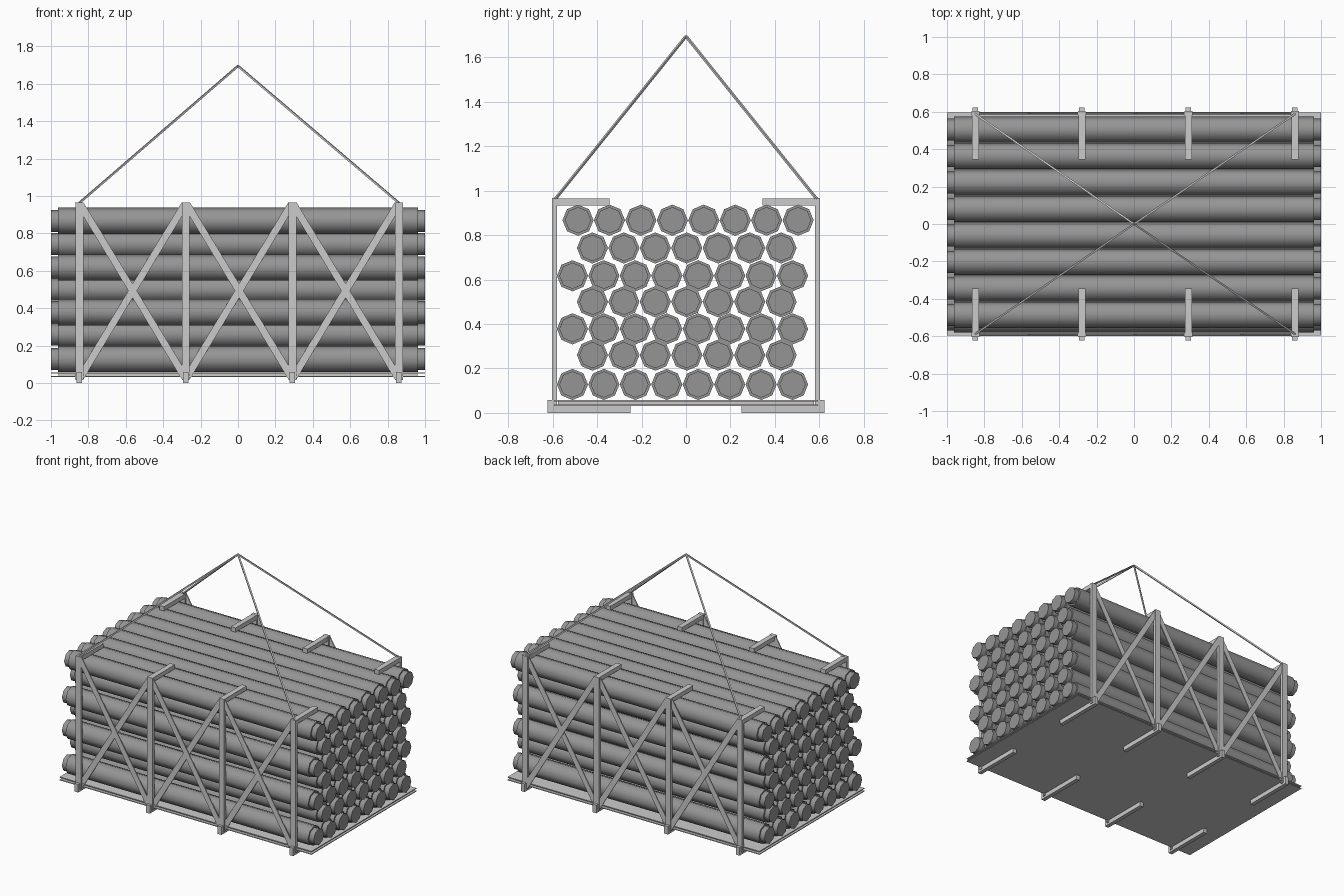
import bpy, bmesh, math
from mathutils import Vector

if "Cube" in bpy.data.objects:
    bpy.data.objects.remove(bpy.data.objects["Cube"])


def make_object(name, bm):
    bmesh.ops.recalc_face_normals(bm, faces=bm.faces)
    mesh = bpy.data.meshes.new(name)
    bm.to_mesh(mesh)
    bm.free()
    ob = bpy.data.objects.new(name, mesh)
    bpy.context.collection.objects.link(ob)
    return ob


def prism(bm, bottom, top):
    """Solid between two matching quads."""
    a = [bm.verts.new(p) for p in bottom]
    b = [bm.verts.new(p) for p in top]
    bm.faces.new(a)
    bm.faces.new(b)
    for i in range(4):
        j = (i + 1) % 4
        bm.faces.new((a[i], a[j], b[j], b[i]))


def box(bm, x0, x1, y0, y1, z0, z1):
    quad = [(x0, y0), (x1, y0), (x1, y1), (x0, y1)]
    prism(bm, [(x, y, z0) for x, y in quad], [(x, y, z1) for x, y in quad])


POSTS = [-0.848, -0.279, 0.291, 0.86]
SIDES = [("front", -1), ("back", 1)]

# Stacked pipes: octagonal, dark grey, with a narrower collar at each end
PROFILE = [(-1.0, 0.059), (-0.963, 0.059), (-0.963, 0.07),
           (0.963, 0.07), (0.963, 0.059), (1.0, 0.059)]
bm = bmesh.new()
rings = []
for x, r in PROFILE:
    rings.append([bm.verts.new((x, r * math.cos(i * math.pi / 4), r * math.sin(i * math.pi / 4)))
                  for i in range(8)])
for a, b in zip(rings, rings[1:]):
    for i in range(8):
        j = (i + 1) % 8
        bm.faces.new((a[i], a[j], b[j], b[i]))
bm.faces.new(rings[0])
bm.faces.new(rings[-1])
pipe = make_object("pipe", bm)
dark = bpy.data.materials.new("dark_grey")
dark.diffuse_color = (0.3, 0.3, 0.3, 1)
dark.use_nodes = True
dark.node_tree.nodes["Principled BSDF"].inputs["Base Color"].default_value = dark.diffuse_color
pipe.data.materials.append(dark)
bpy.context.view_layer.objects.active = pipe
pipe.select_set(True)
bpy.ops.object.shade_smooth_by_angle(angle=math.radians(60))

# Rows: height, first y, count
ROWS = [(0.128, -0.511, 8), (0.26, -0.421, 7), (0.378, -0.511, 8), (0.5, -0.421, 7),
        (0.617, -0.511, 8), (0.742, -0.421, 7), (0.867, -0.486, 8)]
first = True
for z, y0, count in ROWS:
    for k in range(count):
        ob = pipe
        if not first:
            ob = pipe.copy()
            bpy.context.collection.objects.link(ob)
        first = False
        ob.location = (0, y0 + k * 0.1415, z)

# Base: two thin sheets around an inset core
for name, x, y, z0, z1 in [("base_lower_sheet", 1.0, 0.595, 0.032, 0.038),
                           ("base_core", 0.96, 0.575, 0.038, 0.051),
                           ("base_upper_sheet", 1.0, 0.595, 0.051, 0.057)]:
    bm = bmesh.new()
    box(bm, -x, x, -y, y, z0, z1)
    make_object(name, bm)

for side, s in SIDES:
    # Upright posts with a hook arm at the top
    for n, x in enumerate(POSTS):
        bm = bmesh.new()
        box(bm, x - 0.021, x + 0.021, s * 0.581, s * 0.603, 0.015, 0.966)
        make_object(f"{side}_post_{n + 1}", bm)
        bm = bmesh.new()
        box(bm, x - 0.019, x + 0.019, s * 0.345, s * 0.6, 0.934, 0.965)
        make_object(f"{side}_top_arm_{n + 1}", bm)
        # Foot bracket: arm under the base plus an outer block
        bm = bmesh.new()
        box(bm, x - 0.015, x + 0.015, s * 0.25, s * 0.624, 0.0, 0.032)
        box(bm, x - 0.015, x + 0.015, s * 0.59, s * 0.624, 0.032, 0.058)
        make_object(f"{side}_foot_{n + 1}", bm)

    # Crossed braces between neighbouring posts
    for n, (xa, xb) in enumerate(zip(POSTS, POSTS[1:])):
        for d, (p, q) in enumerate([(xa, xb), (xb, xa)]):
            y0, y1 = s * (0.584 + d * 0.007), s * (0.591 + d * 0.007)
            w = 0.023
            bm = bmesh.new()
            quads = [[(c - w, y0, z), (c + w, y0, z), (c + w, y1, z), (c - w, y1, z)]
                     for c, z in [(p, 0.022), (q, 0.964)]]
            prism(bm, *quads)
            make_object(f"{side}_brace_{n + 1}_{d + 1}", bm)

    # Lifting ropes from the corner posts to the apex
    for end, x in [("left", POSTS[0]), ("right", POSTS[-1])]:
        start, apex = Vector((x, s * 0.588, 0.963)), Vector((0, 0, 1.695))
        axis = (apex - start).normalized()
        u = axis.cross(Vector((0, 0, 1))).normalized() * 0.005
        v = axis.cross(u).normalized() * 0.005
        offs = [u + v, v - u, -u - v, u - v]
        bm = bmesh.new()
        prism(bm, [start + o for o in offs], [apex + o for o in offs])
        make_object(f"{side}_{end}_rope", bm)
